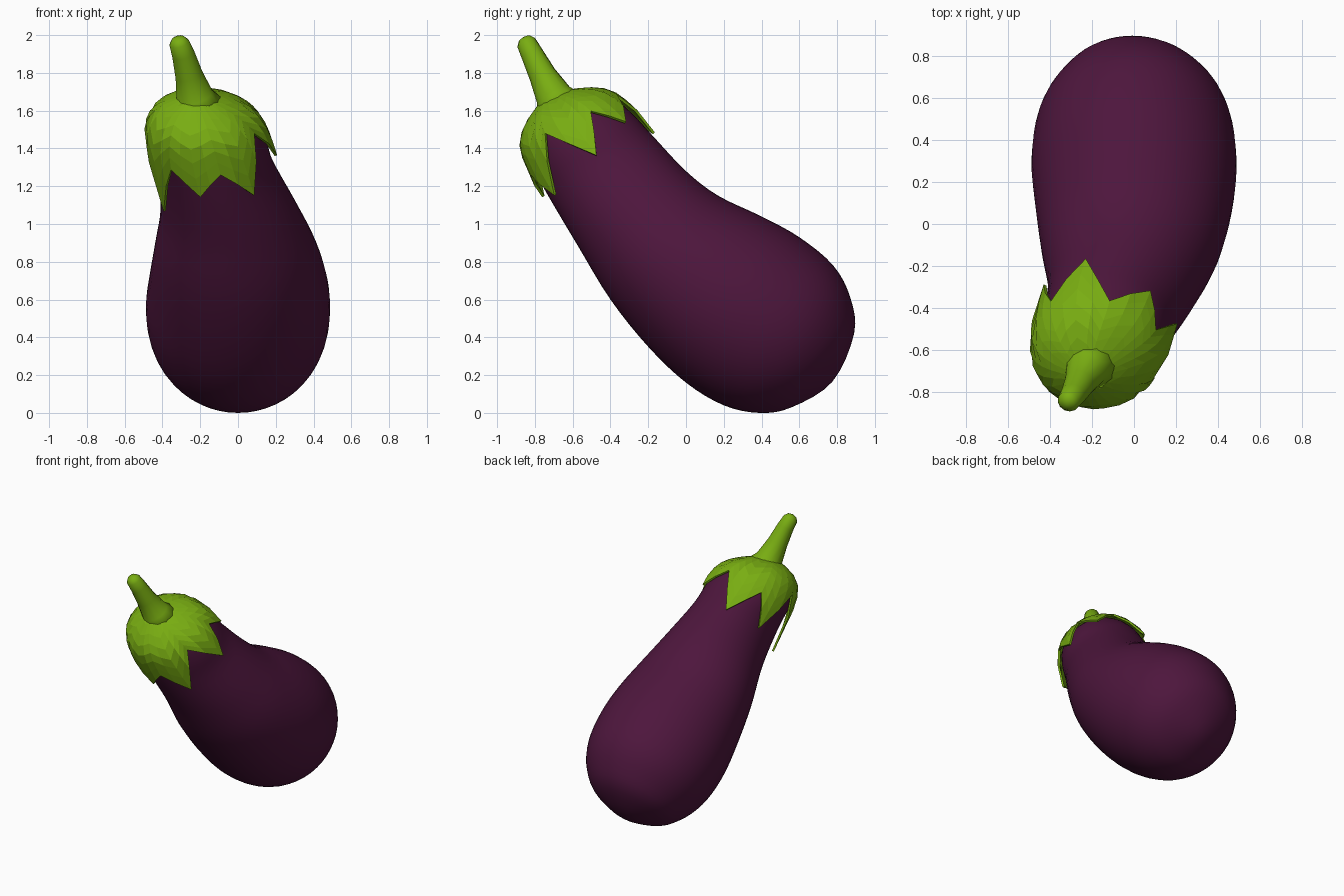
import bpy, bmesh
from math import sin, cos, pi, radians
from mathutils import Vector

if "Cube" in bpy.data.objects:
    bpy.data.objects.remove(bpy.data.objects["Cube"])

# Body sections, neck to base: x centre, x radius, lower edge (y, z), upper edge (y, z)
ROWS = [
    (-.22, 0, -.71, 1.65, -.71, 1.65),
    (-.21, .16, -.81, 1.54, -.55, 1.69),
    (-.185, .265, -.85, 1.42, -.41, 1.68),
    (-.16, .305, -.81, 1.30, -.29, 1.59),
    (-.12, .31, -.73, 1.15, -.17, 1.46),
    (-.05, .36, -.57, .88, 0, 1.28),
    (-.015, .425, -.40, .60, .17, 1.15),
    (0, .47, -.20, .35, .40, 1.04),
    (0, .488, 0, .16, .60, .93),
    (0, .46, .20, .04, .78, .78),
    (0, .38, .39, 0, .87, .61),
    (-.01, .25, .56, .03, .89, .42),
    (-.01, 0, .775, .165, .775, .165),
]


def flip(r):
    return (r[0], -r[1], r[4], r[5], r[2], r[3])


EXT = [flip(ROWS[1])] + ROWS + [flip(ROWS[-2])]


def surf(t, a):
    """Point on the fruit: t along the sections, a around (0 = upper side)."""
    i = min(int(t), len(ROWS) - 2)
    f = t - i
    r = []
    for p0, p1, p2, p3 in zip(*EXT[i:i + 4]):
        r.append(.5 * (2 * p1 + (p2 - p0) * f + (2 * p0 - 5 * p1 + 4 * p2 - p3) * f * f
                       + (3 * p1 - p0 - 3 * p2 + p3) * f ** 3))
    xc, rx, ly, lz, ry, rz = r
    c = cos(a)
    return Vector((xc + rx * sin(a), (ly + ry) / 2 + c * (ry - ly) / 2,
                   (lz + rz) / 2 + c * (rz - lz) / 2))


def skin(name, rings, mat, smooth, start=None, end=None):
    """Join rings of points, with optional pole points at either end."""
    bm = bmesh.new()
    vr = [[bm.verts.new(p) for p in ring] for ring in rings]
    n = len(vr[0])
    for a, b in zip(vr, vr[1:]):
        for j in range(n):
            k = (j + 1) % n
            bm.faces.new((a[j], a[k], b[k], b[j]))
    for pole, ring in ((start, vr[0]), (end, vr[-1])):
        if pole is not None:
            v = bm.verts.new(pole)
            for j in range(n):
                bm.faces.new((v, ring[j], ring[(j + 1) % n]))
    bmesh.ops.recalc_face_normals(bm, faces=bm.faces)
    me = bpy.data.meshes.new(name)
    bm.to_mesh(me)
    bm.free()
    for p in me.polygons:
        p.use_smooth = smooth
    me.materials.append(mat)
    ob = bpy.data.objects.new(name, me)
    bpy.context.collection.objects.link(ob)
    return ob


def material(name, col):
    m = bpy.data.materials.new(name)
    m.diffuse_color = (*col, 1)
    m.use_nodes = True
    m.node_tree.nodes["Principled BSDF"].inputs["Base Color"].default_value = m.diffuse_color
    return m


purple = material("purple_skin", (.075, .008, .046))
green = material("green_leaf", (.19, .42, .006))

# Fruit body
SIDES, LAST = 48, len(ROWS) - 1
rings = [[surf(i / 4, 2 * pi * j / SIDES) for j in range(SIDES)] for i in range(1, LAST * 4)]
skin("fruit_body", rings, purple, True, surf(0, 0), surf(LAST, 0))

# Leafy cap: (angle, reach) alternating lobe tips and notches
EDGE = [(-18, 3.85), (12, 2.25), (43, 3.2), (65, 2.3), (88, 3.65), (118, 2.15), (145, 4.0),
        (170, 3.2), (193, 3.9), (216, 3.2), (238, 4.5), (268, 2.5), (295, 4.1), (316, 2.8), (342, 3.85)]
cols = []
for (a0, t0), (a1, t1) in zip(EDGE, EDGE[1:]):
    for f in (0, .5):
        cols.append((radians(a0 + (a1 - a0) * f), t0 + (t1 - t0) * f))
CENTRE = Vector((-.17, -.56, 1.42))


def cap_point(t, a):
    p = surf(t, a)
    lift = .025 + .012 * max(0, t - 3)
    return p + (p - CENTRE).normalized() * lift


RINGS = 7
cap = skin("leaf_cap", [[cap_point(t * i / RINGS, a) for a, t in cols] for i in range(1, RINGS + 1)],
           green, False, cap_point(0, 0))
mod = cap.modifiers.new("thickness", 'SOLIDIFY')
mod.thickness, mod.offset = .014, 0

# Stem: flared tube along a leaning path
PATH = [(-.21, -.655, 1.60, .16), (-.23, -.70, 1.68, .098), (-.26, -.76, 1.79, .073),
        (-.29, -.815, 1.90, .06), (-.312, -.845, 1.96, .053), (-.318, -.855, 1.982, .034)]
axis = (Vector(PATH[-1][:3]) - Vector(PATH[0][:3])).normalized()
u = axis.cross(Vector((0, 1, 0))).normalized()
v = axis.cross(u)
rings = [[Vector((x, y, z)) + r * (u * cos(2 * pi * j / 12) + v * sin(2 * pi * j / 12))
          for j in range(12)] for x, y, z, r in PATH]
skin("stem", rings, green, True, PATH[0][:3], (-.32, -.86, 1.99))
